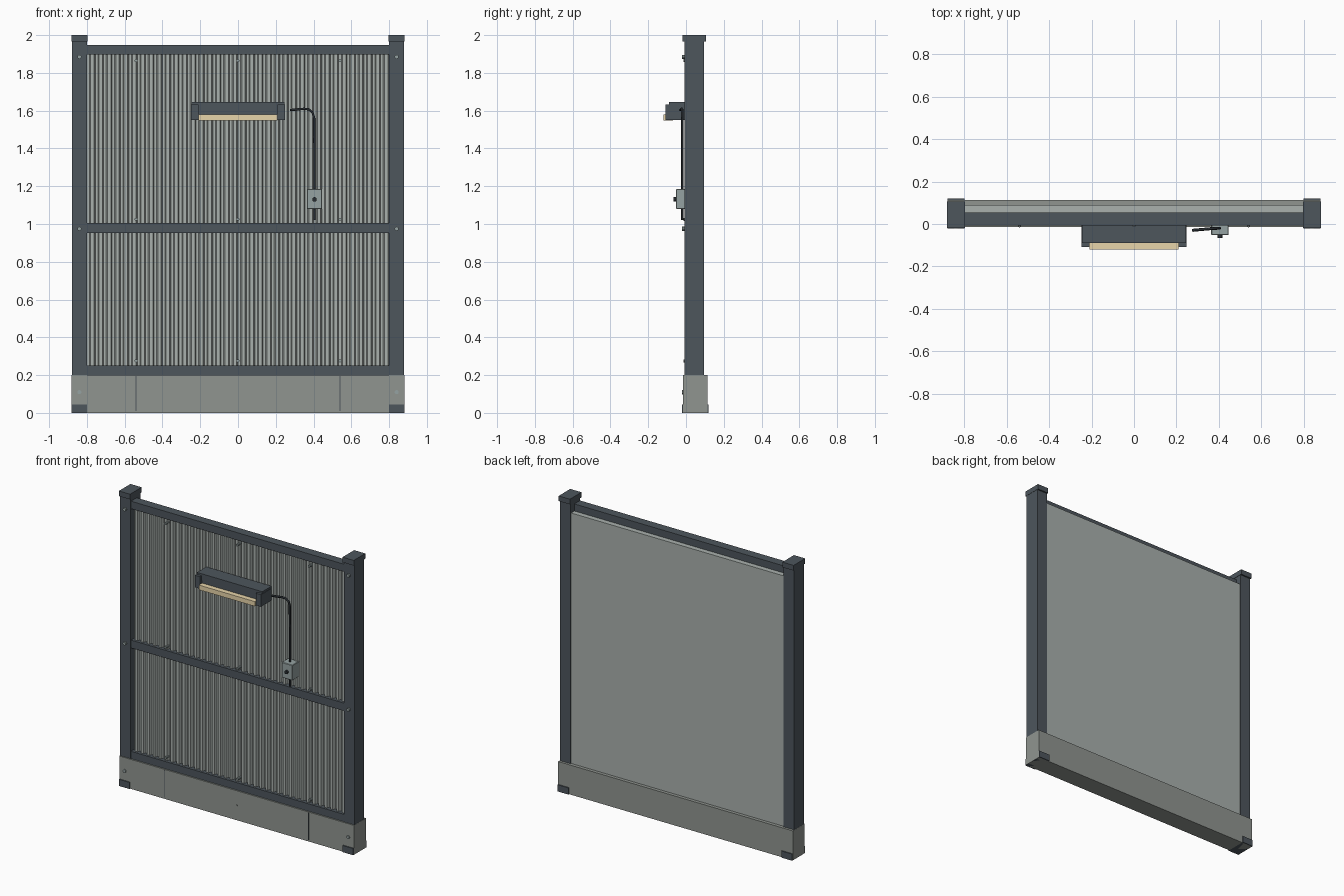
import bpy, bmesh, math
from mathutils import Vector

if "Cube" in bpy.data.objects:
    bpy.data.objects.remove(bpy.data.objects["Cube"])


def material(name, rgb):
    m = bpy.data.materials.new(name)
    m.diffuse_color = (*rgb, 1)
    m.use_nodes = True
    m.node_tree.nodes["Principled BSDF"].inputs["Base Color"].default_value = m.diffuse_color
    return m


SLATE = material("slate_metal", (0.075, 0.092, 0.108))
SHEET = material("sheet_metal", (0.40, 0.44, 0.42))
STONE = material("concrete", (0.28, 0.30, 0.28))
BOX = material("box_grey", (0.30, 0.36, 0.36))
WARM = material("warm_light", (0.80, 0.66, 0.40))
BLACK = material("cable_black", (0.02, 0.025, 0.03))


def finish(name, bm, mat, bevel=0):
    bmesh.ops.recalc_face_normals(bm, faces=bm.faces)
    me = bpy.data.meshes.new(name)
    bm.to_mesh(me)
    bm.free()
    me.materials.append(mat)
    ob = bpy.data.objects.new(name, me)
    bpy.context.collection.objects.link(ob)
    if bevel:
        b = ob.modifiers.new("bevel", 'BEVEL')
        b.width, b.segments = bevel, 1
    return ob


def block(name, x, y, z, mat, bevel=0):
    """Box given by its (min, max) ranges."""
    bm = bmesh.new()
    bmesh.ops.create_cube(bm, size=1)
    for v in bm.verts:
        v.co = Vector([(r[0] + r[1]) / 2 + c * (r[1] - r[0])
                       for r, c in zip((x, y, z), v.co)])
    return finish(name, bm, mat, bevel)


def stud(name, x, z, y0, y1, r, mat, sides=10):
    """Short cylinder along y."""
    bm = bmesh.new()
    bmesh.ops.create_cone(bm, cap_ends=True, segments=sides, radius1=r, radius2=r, depth=y1 - y0)
    for v in bm.verts:
        v.co = Vector((x + v.co.x, (y0 + y1) / 2 + v.co.z, z + v.co.y))
    return finish(name, bm, mat)


# concrete plinth with seams
block("plinth", (-0.881, 0.881), (-0.015, 0.113), (0, 0.2), STONE)
for x in (-0.54, 0.54):
    block("plinth_seam", (x - 0.002, x + 0.002), (-0.0165, 0), (0.01, 0.195), SLATE)
stud("plinth_screw", 0, 0.1, -0.018, 0, 0.006, STONE)

# posts, caps, feet and bolts on both sides
for s in (-1, 1):
    xr = sorted((s * 0.80, s * 0.88))
    block("post", xr, (-0.008, 0.096), (0.19, 1.97), SLATE)
    block("post_cap", sorted((s * 0.798, s * 0.882)), (-0.018, 0.106), (1.965, 2.0), SLATE)
    block("foot", xr, (-0.022, 0.12), (0, 0.045), SLATE)
    for z in (0.975, 1.885):
        stud("post_bolt", s * 0.84, z, -0.022, 0, 0.011, BOX)
    stud("plinth_bolt", s * 0.84, 0.11, -0.022, 0, 0.011, BOX)

# horizontal rails
for name, z in (("bottom_rail", (0.195, 0.25)), ("middle_rail", (0.952, 1.005)),
                ("top_rail", (1.897, 1.948))):
    block(name, (-0.805, 0.805), (-0.006, 0.055), z, SLATE)

# corrugated front sheet: trapezoid rib profile extruded upward
N, RIDGE, VALLEY = 36, 0.010, 0.030
pitch = 1.6 / N
outline = []
for i in range(N):
    x = -0.8 + i * pitch
    for f, y in ((0, VALLEY), (0.3, VALLEY), (0.45, RIDGE), (0.85, RIDGE)):
        outline.append((x + f * pitch, y))
outline.append((0.8, VALLEY))
bm = bmesh.new()
low = [bm.verts.new((x, y, 0.24)) for x, y in outline]
high = [bm.verts.new((x, y, 1.91)) for x, y in outline]
for i in range(len(outline) - 1):
    bm.faces.new((low[i], low[i + 1], high[i + 1], high[i]))
finish("corrugated_sheet", bm, SHEET)

# flat back panel and sheet screws
block("back_panel", (-0.8, 0.8), (0.045, 0.09), (0.2, 1.90), SHEET)
for x in (-0.54, 0, 0.54):
    for z in (0.275, 1.025, 1.865):
        stud("sheet_screw", x, z, -0.012, 0.03, 0.008, BOX)

# wall lamp
block("lamp_hood", (-0.245, 0.245), (-0.09, 0.01), (1.60, 1.645), SLATE)
block("lamp_body", (-0.215, 0.215), (-0.085, 0.01), (1.56, 1.605), SLATE)
block("lamp_tube", (-0.21, 0.21), (-0.12, -0.07), (1.548, 1.58), WARM)
for s in (-1, 1):
    block("lamp_end", sorted((s * 0.21, s * 0.248)), (-0.108, 0.005), (1.55, 1.632), SLATE)

# cable bending down into the switch box
cu = bpy.data.curves.new("cable", 'CURVE')
cu.dimensions = '3D'
cu.bevel_depth, cu.bevel_resolution, cu.use_fill_caps = 0.007, 1, True
path = [(0.275, -0.03, 1.603), (0.35, -0.023, 1.61), (0.375, -0.021, 1.607),
        (0.395, -0.02, 1.59), (0.403, -0.02, 1.56), (0.405, -0.02, 1.40), (0.405, -0.02, 1.02)]
sp = cu.splines.new('POLY')
sp.points.add(len(path) - 1)
for p, c in zip(sp.points, path):
    p.co = (*c, 1)
cu.materials.append(BLACK)
bpy.context.collection.objects.link(bpy.data.objects.new("cable", cu))

# switch box with round button
block("switch_box", (0.364, 0.446), (-0.053, 0.02), (1.08, 1.185), BOX, 0.003)
stud("switch_button", 0.405, 1.13, -0.065, -0.05, 0.012, BLACK, 12)
